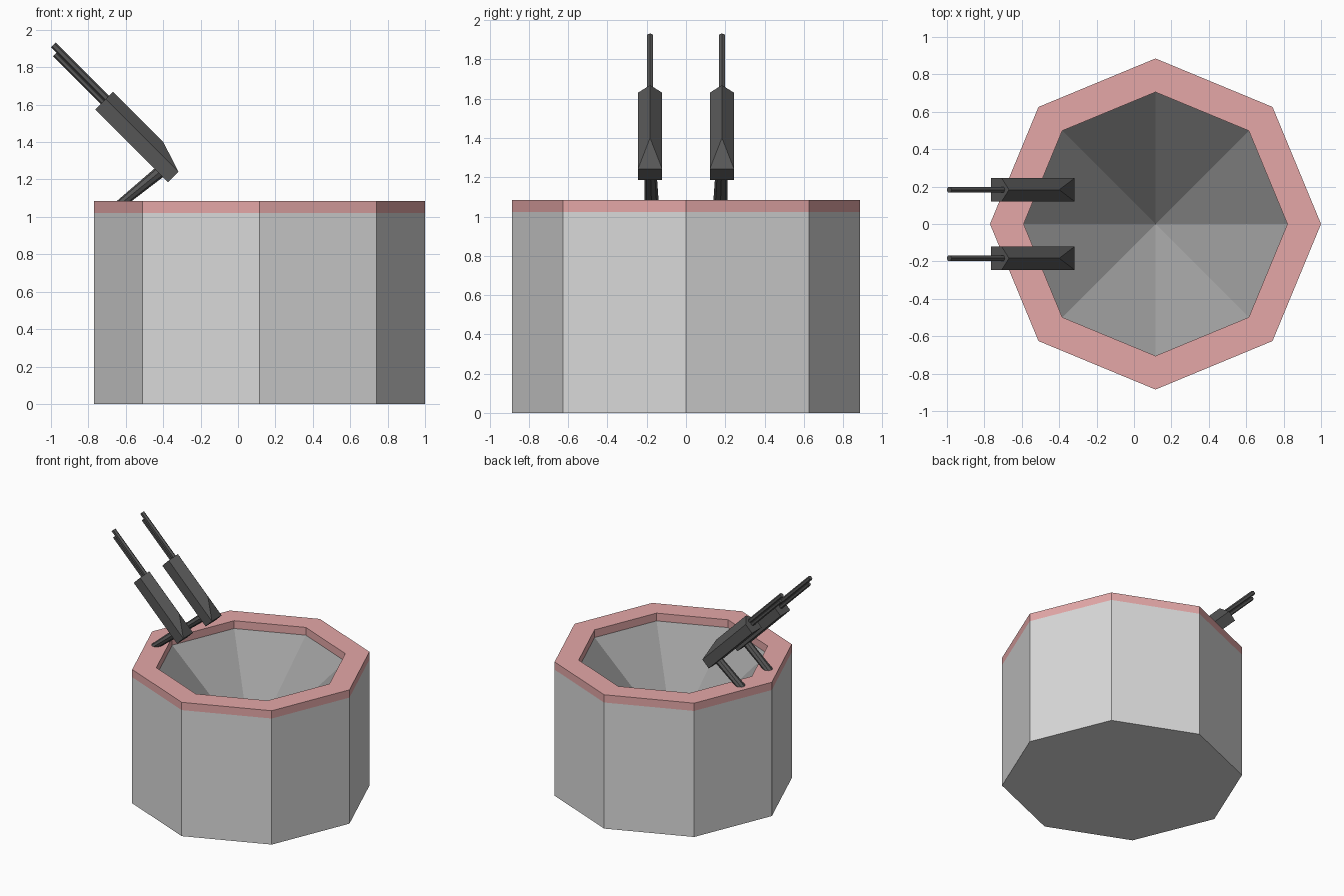
import bpy, bmesh, math
from mathutils import Vector

cube = bpy.data.objects.get("Cube")
if cube:
    bpy.data.objects.remove(cube)


def material(name, rgb):
    m = bpy.data.materials.new(name)
    m.use_nodes = True
    col = (*rgb, 1)
    m.diffuse_color = col
    m.node_tree.nodes["Principled BSDF"].inputs["Base Color"].default_value = col
    return m


WALL = material("wall grey", (0.70, 0.70, 0.70))
RIM = material("rim pink", (0.78, 0.39, 0.39))
PIT = material("pit grey", (0.35, 0.35, 0.35))
METAL = material("gun metal", (0.093, 0.093, 0.093))


def finish(bm, name, mats):
    bmesh.ops.recalc_face_normals(bm, faces=bm.faces)
    mesh = bpy.data.meshes.new(name)
    bm.to_mesh(mesh)
    bm.free()
    for m in mats:
        mesh.materials.append(m)
    obj = bpy.data.objects.new(name, mesh)
    bpy.context.collection.objects.link(obj)
    return obj


def bridge(bm, a, b):
    n = len(a)
    return [bm.faces.new((a[i], a[(i + 1) % n], b[(i + 1) % n], b[i])) for i in range(n)]


# Octagonal emplacement: outer wall, painted rim, conical pit
CENTRE_X, BAND, TOP, PIT_FLOOR = 0.115, 1.022, 1.085, 0.37
bm = bmesh.new()
rings = []
for r, z in [(0.885, 0), (0.885, BAND), (0.885, TOP), (0.705, TOP), (0.705, BAND)]:
    rings.append([bm.verts.new((CENTRE_X + r * math.cos(i * math.pi / 4),
                                r * math.sin(i * math.pi / 4), z)) for i in range(8)])
bm.faces.new(rings[0])
for a, b in zip(rings, rings[1:]):
    bridge(bm, a, b)
for f in bm.faces:
    f.material_index = int(f.calc_center_median().z > BAND)
apex = bm.verts.new((CENTRE_X, 0, PIT_FLOOR))
for i in range(8):
    bm.faces.new((rings[-1][i], rings[-1][(i + 1) % 8], apex)).material_index = 2
finish(bm, "octagonal_emplacement", [WALL, RIM, PIT])

# Gun frame: u runs along the barrel, w is up from the housing floor
ORIGIN = Vector((-0.375, 0, 1.185))
U = Vector((-1, 0, 1)).normalized()
W = Vector((1, 0, 1)).normalized()


def gun_point(u, y, w):
    return ORIGIN + U * u + W * w + Vector((0, y, 0))


def rod(name, start, end, size_a, size_b, sides=6):
    """Tapered rod; each size is (half width in y, half depth across)."""
    axis = (end - start).normalized()
    across = axis.cross(Vector((0, 1, 0))).normalized()
    side = across.cross(axis)
    bm = bmesh.new()
    loops = []
    for p, (ry, rd) in ((start, size_a), (end, size_b)):
        loop = []
        for i in range(sides):
            t = 2 * math.pi * i / sides
            loop.append(bm.verts.new(p + side * ry * math.sin(t) + across * rd * math.cos(t)))
        bm.faces.new(loop)
        loops.append(loop)
    bridge(bm, *loops)
    finish(bm, name, [METAL])


for label, s in (("left", 1), ("right", -1)):
    y = 0.183 * s

    # Housing with a ridged roof and a hipped rear
    bm = bmesh.new()
    half = 0.062
    floor_r, floor_l, eave_l, eave_r = [
        [bm.verts.new(gun_point(u, y + dy, w)) for u in (0, 0.55)]
        for dy, w in ((-half, 0), (half, 0), (half, 0.08), (-half, 0.08))]
    ridge = [bm.verts.new(gun_point(u, y, 0.135)) for u in (0.17, 0.55)]
    loop = [floor_r, floor_l, eave_l, ridge, eave_r]
    for a, b in zip(loop, loop[1:] + loop[:1]):
        bm.faces.new((a[0], b[0], b[1], a[1]))
    bm.faces.new([e[1] for e in loop])
    bm.faces.new((floor_r[0], floor_l[0], eave_l[0], eave_r[0]))
    bm.faces.new((eave_r[0], eave_l[0], ridge[0]))
    finish(bm, f"housing_{label}", [METAL])

    # Stacked barrels
    for name, length, w, r in (("upper", 0.953, 0.086, 0.018), ("lower", 0.91, 0.057, 0.015)):
        rod(f"{name}_barrel_{label}", gun_point(0.5, y, w), gun_point(length, y, w), (r, r), (r, r))

    # Slanted support leg
    rod(f"support_leg_{label}", Vector((-0.64, 0.175 * s, 1.06)), Vector((-0.40, 0.181 * s, 1.255)),
        (0.037, 0.024), (0.029, 0.033), 8)
